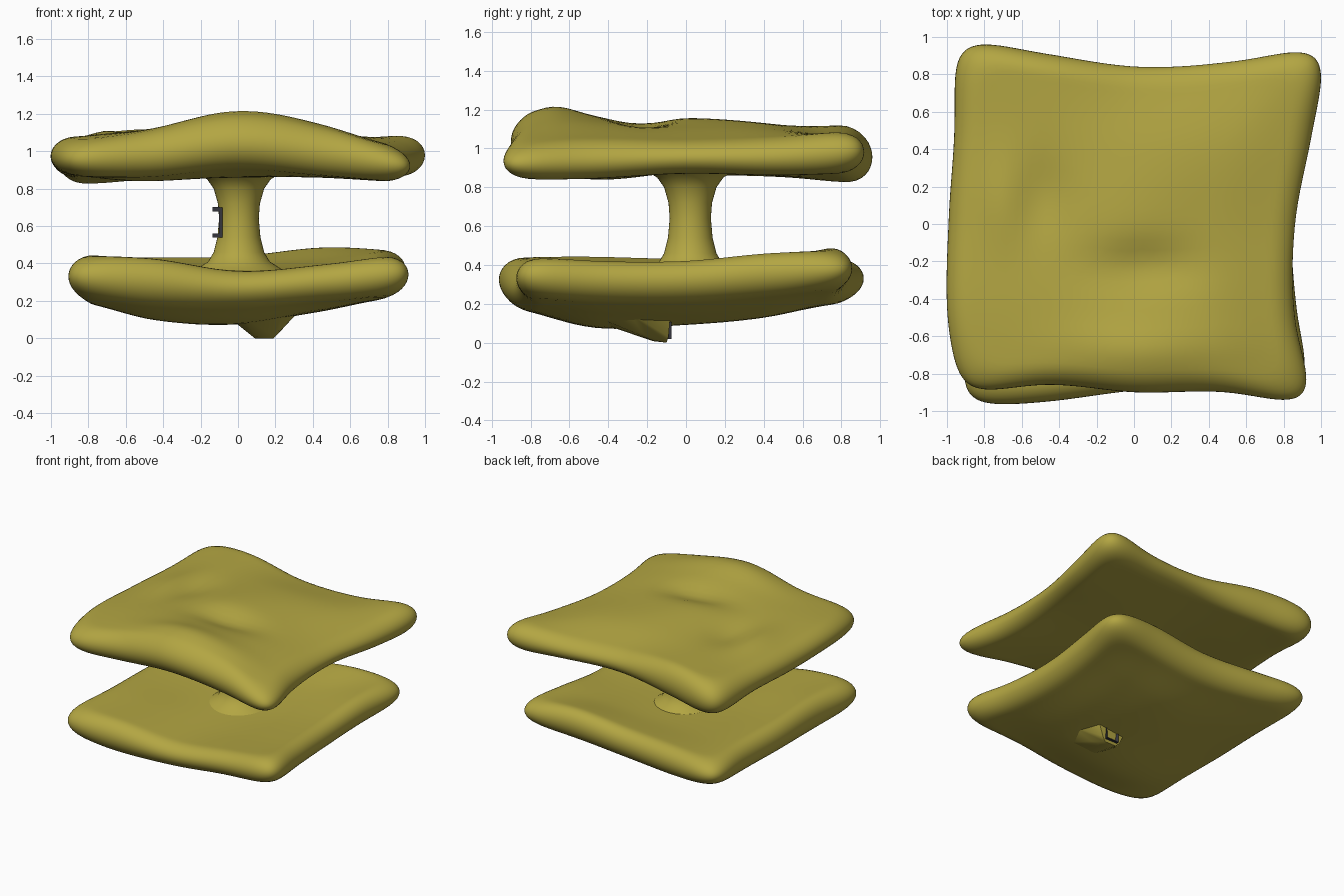
import bpy, bmesh, math

if "Cube" in bpy.data.objects:
    bpy.data.objects.remove(bpy.data.objects["Cube"])

def material(name, color):
    m = bpy.data.materials.new(name)
    m.diffuse_color = color
    m.use_nodes = True
    m.node_tree.nodes["Principled BSDF"].inputs["Base Color"].default_value = m.diffuse_color
    return m

OLIVE = material("olive", (0.45, 0.38, 0.055, 1))
DARK = material("dark_grey", (0.035, 0.035, 0.045, 1))

def finish(name, bm, mat, angle=None):
    bmesh.ops.recalc_face_normals(bm, faces=bm.faces)
    me = bpy.data.meshes.new(name)
    bm.to_mesh(me)
    bm.free()
    ob = bpy.data.objects.new(name, me)
    bpy.context.collection.objects.link(ob)
    me.materials.append(mat)
    if angle:
        bpy.ops.object.select_all(action='DESELECT')
        ob.select_set(True)
        bpy.context.view_layer.objects.active = ob
        bpy.ops.object.shade_smooth_by_angle(angle=math.radians(angle))
    return ob

def box(bm, loc, size):
    verts = bmesh.ops.create_cube(bm, size=1)["verts"]
    for v in verts:
        v.co = [loc[i] + v.co[i] * size[i] for i in range(3)]

def spline(vals, u):
    """Smooth curve through 5 values, u in -1..1"""
    f = (min(max(u, -1), 1) + 1) * 2
    i = min(int(f), 3)
    f -= i
    a, b, c, d = (vals[min(max(j, 0), 4)] for j in range(i - 1, i + 3))
    return b + 0.5 * f * (c - a + f * (2*a - 5*b + 4*c - d + f * (3*(b - c) + d - a)))

def surface(table, s, t):
    return spline([spline(row, s) for row in table], t)

def slab(name, front, back, left, right, top, bottom, dents=(), radius=0.13, n=48):
    """Cushion with a wavy outline, wavy faces and a rounded rim"""
    bm = bmesh.new()
    par = [math.sin(math.pi / 2 * (2 * i / n - 1)) for i in range(n + 1)]
    grids = ([], [])
    for t0 in par:
        rows = ([], [])
        for s0 in par:
            k = max(abs(s0), abs(t0))
            c = k / (abs(s0)**10 + abs(t0)**10)**0.1 if k > 1e-6 else 1
            s, t = s0 * c, t0 * c
            x = (spline(left, t) * (1 - s) + spline(right, t) * (1 + s)) / 2
            y = (spline(front, s) * (1 - t) + spline(back, s) * (1 + t)) / 2
            hi, lo = surface(top, s, t), surface(bottom, s, t)
            for dx, dy, wx, wy, h in dents:
                hi -= h * math.exp(-((x - dx) / wx)**2 - ((y - dy) / wy)**2)
            q = max(0, 1 - (1 - k) / radius)
            half = (hi - lo) / 2 * math.sqrt(max(0, 1 - q * q))
            for r, z in zip(rows, ((hi + lo) / 2 + half, (hi + lo) / 2 - half)):
                r.append(bm.verts.new((x, y, z)))
        for g, r in zip(grids, rows):
            g.append(r)
    for g in grids:
        for j in range(n):
            for i in range(n):
                bm.faces.new((g[j][i], g[j][i+1], g[j+1][i+1], g[j+1][i]))
    bmesh.ops.remove_doubles(bm, verts=bm.verts, dist=1e-5)
    return finish(name, bm, OLIVE, 80)

# Upper and lower cushions (tables run front to back, left to right)
slab("upper_slab",
     front=[-.92, -.86, -.90, -.90, -.98], back=[1.0, .91, .84, .87, .96],
     left=[-.95, -1.0, -.99, -.96, -.97], right=[.97, .86, .86, .95, 1.04],
     top=[[1.05, 1.09, 1.15, 1.10, 1.00],
          [1.07, 1.11, 1.16, 1.13, 1.03],
          [1.06, 1.10, 1.16, 1.11, 1.03],
          [1.06, 1.11, 1.13, 1.10, 1.05],
          [1.08, 1.12, 1.06, 1.05, 1.11]],
     bottom=[[.86, .87, .92, .87, .83],
             [.88, .84, .86, .86, .84],
             [.86, .88, .87, .87, .87],
             [.85, .86, .88, .87, .86],
             [.80, .85, .89, .88, .87]],
     dents=[(.05, -.23, .28, .14, .06), (-.48, .15, .14, .2, .03),
            (-.7, .1, .12, .25, -.03), (.05, -.68, .45, .16, -.06)])
slab("lower_slab",
     front=[-.98, -.95, -.89, -.86, -.90], back=[.95, .88, .83, .84, .88],
     left=[-.94, -.88, -.88, -.87, -.93], right=[.95, .87, .84, .86, .93],
     top=[[.44, .43, .36, .40, .46],
          [.45, .41, .36, .38, .43],
          [.44, .39, .37, .38, .43],
          [.43, .40, .39, .42, .47],
          [.43, .44, .45, .50, .47]],
     bottom=[[.23, .19, .18, .21, .24],
             [.20, .10, .08, .15, .22],
             [.20, .12, .09, .14, .22],
             [.20, .15, .13, .18, .25],
             [.24, .21, .22, .26, .29]])

# Waisted column, flaring into both cushions
bm = bmesh.new()
rings, seg = [], 40
for z, r in [(.34, .28), (.375, .22), (.41, .165), (.46, .135), (.54, .115), (.64, .106),
             (.72, .112), (.80, .135), (.85, .17), (.88, .22), (.92, .28)]:
    rings.append([bm.verts.new((.005 + r * math.cos(a), .022 + r * math.sin(a), z))
                  for a in (2 * math.pi * i / seg for i in range(seg))])
for a, b in zip(rings, rings[1:]):
    for i in range(seg):
        j = (i + 1) % seg
        bm.faces.new((a[i], a[j], b[j], b[i]))
bm.faces.new(rings[0])
bm.faces.new(rings[-1])
finish("column", bm, OLIVE, 60)

# Wedge under the lower cushion, with a steep back face
bm = bmesh.new()
for p in [(.09, -.10, 0), (.19, -.10, 0), (.10, -.17, .008), (.19, -.17, .012),
          (.06, -.20, .03), (.22, -.22, .045), (.01, -.08, .15), (.27, -.08, .15),
          (.06, -.09, .03), (.22, -.09, .03),
          (-.06, -.34, .12), (.34, -.30, .16), (.02, -.50, .12), (.24, -.48, .14)]:
    bm.verts.new(p)
bmesh.ops.convex_hull(bm, input=bm.verts)
finish("underside_wedge", bm, OLIVE, 60)

# Dark recessed frame on the back of the wedge
bm = bmesh.new()
box(bm, (.14, -.09, .07), (.11, .03, .10))
face = max(bm.faces, key=lambda f: f.calc_center_median().y)
bmesh.ops.inset_region(bm, faces=[face], thickness=.026)
bmesh.ops.translate(bm, verts=face.verts, vec=(0, -.015, 0))
finish("wedge_frame", bm, DARK)

# Dark bracket on the left of the column: plate with a lip above and below
bm = bmesh.new()
box(bm, (-.092, 0, .62), (.02, .12, .16))
for z in (.55, .69):
    box(bm, (-.115, 0, z), (.04, .12, .022))
finish("column_bracket", bm, DARK)
